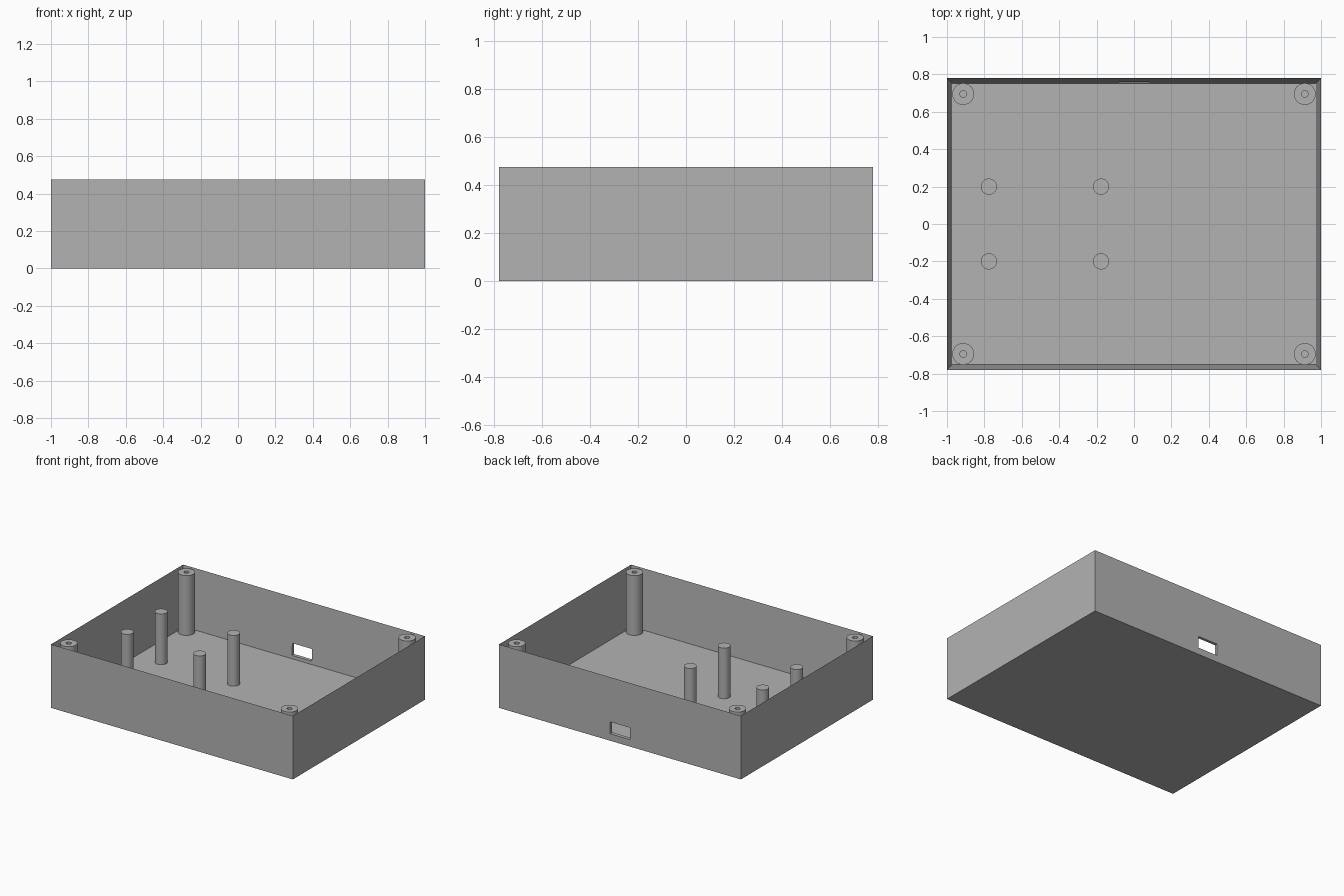
import bpy
import bmesh
from math import cos, sin, tau, radians

if "Cube" in bpy.data.objects:
    bpy.data.objects.remove(bpy.data.objects["Cube"], do_unlink=True)

# Main dimensions
HALF_X, HALF_Y, HEIGHT = 1.0, 0.78, 0.475
WALL = 0.028
SEGMENTS = 48

grey = bpy.data.materials.new("plain grey")
grey.use_nodes = True
colour = (0.45, 0.45, 0.45, 1)
grey.diffuse_color = colour
grey.node_tree.nodes["Principled BSDF"].inputs["Base Color"].default_value = colour


def add_object(name, bm, location=(0, 0, 0)):
    bmesh.ops.recalc_face_normals(bm, faces=bm.faces)
    mesh = bpy.data.meshes.new(name)
    bm.to_mesh(mesh)
    bm.free()
    mesh.materials.append(grey)
    obj = bpy.data.objects.new(name, mesh)
    obj.location = location
    bpy.context.collection.objects.link(obj)
    return obj


def box(x0, x1, y0, y1, z0, z1):
    bm = bmesh.new()
    bmesh.ops.create_cube(bm, size=1)
    bmesh.ops.scale(bm, vec=(x1 - x0, y1 - y0, z1 - z0), verts=bm.verts)
    bmesh.ops.translate(bm, vec=((x0 + x1) / 2, (y0 + y1) / 2, (z0 + z1) / 2), verts=bm.verts)
    return bm


def lathe(name, profile, x, y):
    """Turn a (radius, z) profile about the z axis and cap both ends."""
    bm = bmesh.new()
    rings = [[bm.verts.new((r * cos(tau * i / SEGMENTS), r * sin(tau * i / SEGMENTS), z))
              for i in range(SEGMENTS)] for r, z in profile]
    for low, high in zip(rings, rings[1:]):
        for i in range(SEGMENTS):
            j = (i + 1) % SEGMENTS
            bm.faces.new((low[i], low[j], high[j], high[i]))
    bm.faces.new(rings[0])
    bm.faces.new(rings[-1])
    obj = add_object(name, bm, (x, y, 0))
    bpy.ops.object.select_all(action="DESELECT")
    obj.select_set(True)
    bpy.context.view_layer.objects.active = obj
    bpy.ops.object.shade_smooth_by_angle(angle=radians(35))
    return obj


# Open tray: inset the top face, then push it down to the floor
bm = box(-HALF_X, HALF_X, -HALF_Y, HALF_Y, 0, HEIGHT)
top = max(bm.faces, key=lambda f: f.calc_center_median().z)
bmesh.ops.inset_region(bm, faces=[top], thickness=WALL, use_even_offset=True)
bmesh.ops.translate(bm, vec=(0, 0, WALL - HEIGHT), verts=top.verts)
shell = add_object("enclosure_shell", bm)

# Cable port through the back wall
cutter = add_object("port_cutter", box(-0.082, 0.082, 0.7, 0.85, 0.052, 0.141))
cutter.hide_render = True
port = shell.modifiers.new("cable_port", "BOOLEAN")
port.operation = "DIFFERENCE"
port.solver = "EXACT"
port.object = cutter
bpy.context.view_layer.objects.active = shell
bpy.ops.object.modifier_apply(modifier=port.name)
bpy.data.objects.remove(cutter, do_unlink=True)

# Corner screw bosses with blind holes, flush with the rim
boss = [(0.058, WALL / 2), (0.058, HEIGHT), (0.018, HEIGHT), (0.018, 0.1)]
for side, sx in (("right", -1), ("left", 1)):
    for end, sy in (("front", -1), ("back", 1)):
        lathe(f"{end}_{side}_screw_boss", boss, sx * 0.913, sy * 0.695)

# Four solid standoffs for a board
standoff = [(0.043, WALL / 2), (0.043, 0.407)]
for side, x in (("outer", -0.776), ("inner", -0.176)):
    for end, y in (("front", -0.2), ("back", 0.2)):
        lathe(f"{end}_{side}_standoff", standoff, x, y)
